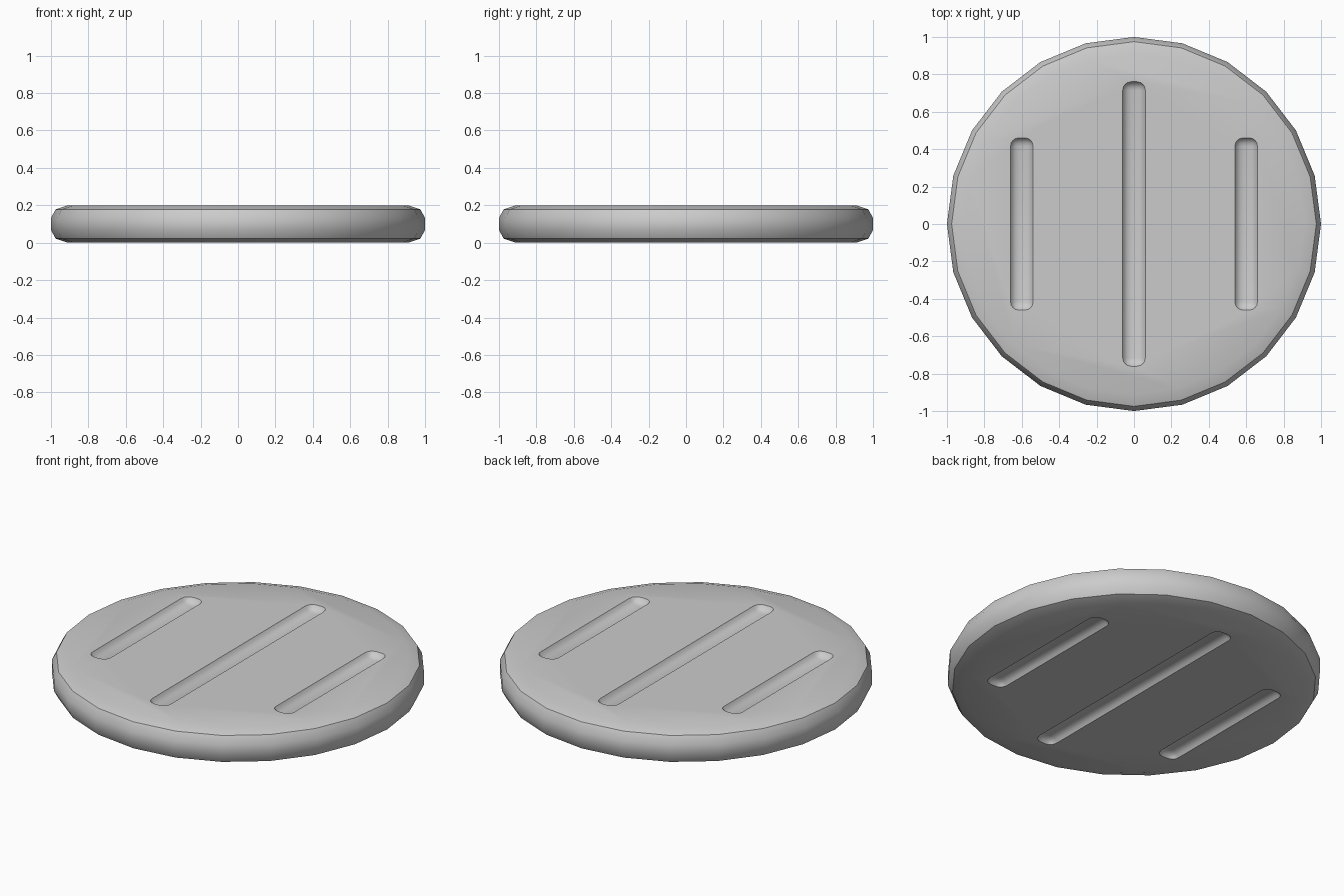
import bpy, bmesh, math

if "Cube" in bpy.data.objects:
    bpy.data.objects.remove(bpy.data.objects["Cube"])

# Outer edge of the disc (radius, height), 24 sides
PROFILE = [(0.91, 0), (0.975, 0.022), (1, 0.068), (1, 0.132), (0.975, 0.178), (0.91, 0.2)]
SIDES = 24
DEPTH = 0.03


def make_disc():
    bm = bmesh.new()
    rings = []
    for r, z in PROFILE:
        rings.append([bm.verts.new((r * math.cos(math.tau * i / SIDES),
                                    r * math.sin(math.tau * i / SIDES), z))
                      for i in range(SIDES)])
    for a, b in zip(rings, rings[1:]):
        for i in range(SIDES):
            j = (i + 1) % SIDES
            bm.faces.new((a[i], a[j], b[j], b[i]))
    bm.faces.new(rings[-1])
    bm.faces.new(rings[0][::-1])
    mesh = bpy.data.meshes.new("round_disc")
    bm.to_mesh(mesh)
    bm.free()
    obj = bpy.data.objects.new("round_disc", mesh)
    bpy.context.collection.objects.link(obj)
    return obj


def make_cutter(x, half_length, z):
    # Rounded bar that sinks into the face by DEPTH
    bpy.ops.mesh.primitive_cube_add(size=1, location=(x, 0, z))
    bar = bpy.context.object
    bar.name = "groove_cutter"
    bar.scale = (0.13, 2 * half_length, 0.14)
    bpy.ops.object.transform_apply(location=False, rotation=False, scale=True)
    bev = bar.modifiers.new("round", 'BEVEL')
    bev.width = 0.05
    bev.segments = 4
    bar.hide_render = True
    return bar


disc = make_disc()

# Three grooves in the top and the bottom
cutters = []
for x, half in ((-0.6, 0.465), (0, 0.765), (0.6, 0.465)):
    for z in (0.2 - DEPTH + 0.07, DEPTH - 0.07):
        cutter = make_cutter(x, half, z)
        cutters.append(cutter)
        cut = disc.modifiers.new("groove", 'BOOLEAN')
        cut.operation = 'DIFFERENCE'
        cut.solver = 'EXACT'
        cut.object = cutter

# Apply the cuts, remove the helpers and smooth the result
bpy.ops.object.select_all(action='DESELECT')
disc.select_set(True)
bpy.context.view_layer.objects.active = disc
for name in [m.name for m in disc.modifiers]:
    bpy.ops.object.modifier_apply(modifier=disc.modifiers[0].name)
for cutter in cutters:
    bpy.data.objects.remove(cutter)
bpy.ops.object.shade_smooth_by_angle(angle=math.radians(35))
